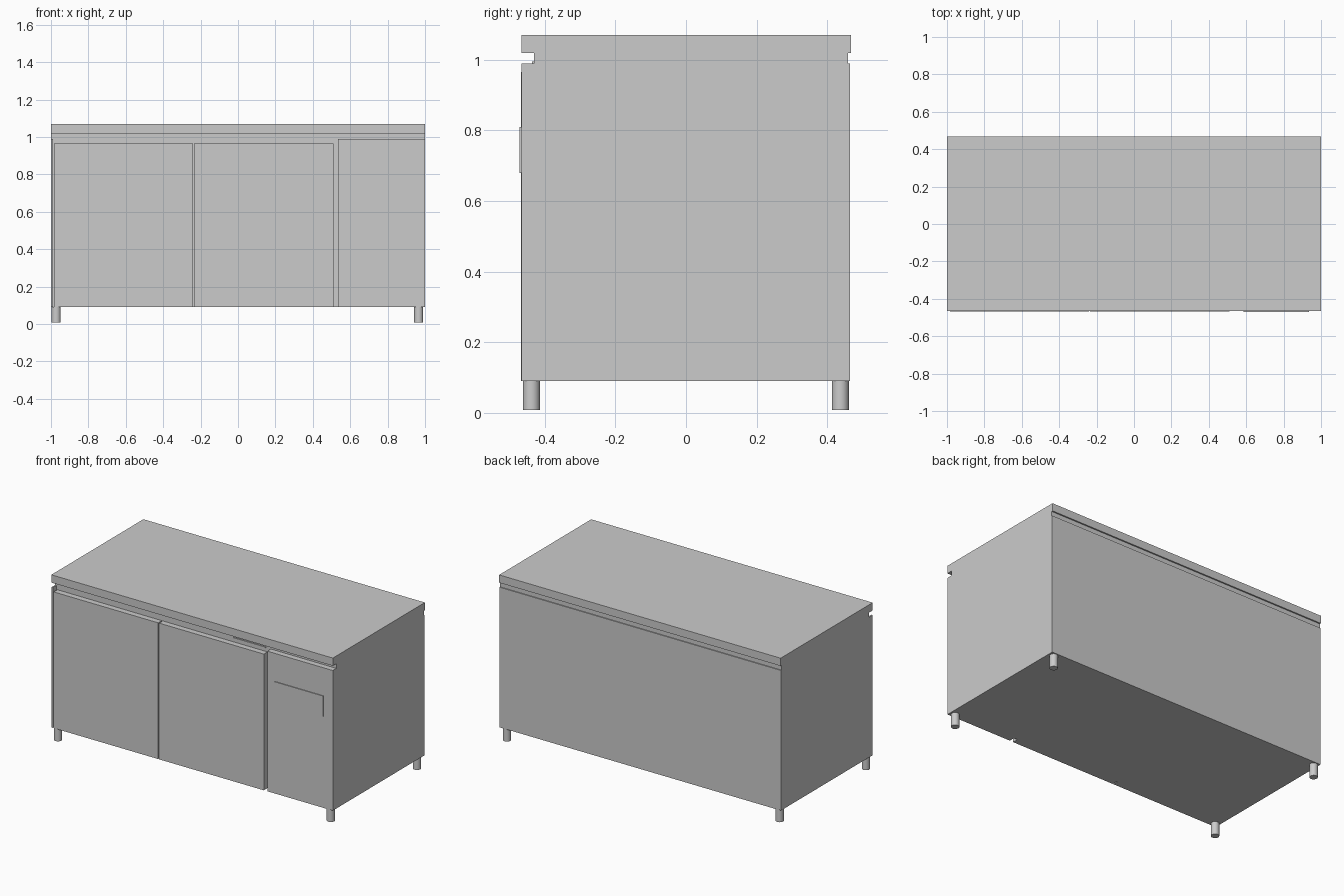
import bpy, bmesh

if "Cube" in bpy.data.objects:
    bpy.data.objects.remove(bpy.data.objects["Cube"])


def box(name, x, y, z):
    """Axis-aligned box from (min, max) pairs."""
    bm = bmesh.new()
    bmesh.ops.create_cube(bm, size=1)
    for v in bm.verts:
        v.co = [r[0] if c < 0 else r[1] for c, r in zip(v.co, (x, y, z))]
    me = bpy.data.meshes.new(name)
    bm.to_mesh(me)
    bm.free()
    ob = bpy.data.objects.new(name, me)
    bpy.context.collection.objects.link(ob)
    return ob


FRONT, RECESS, BACK = -0.466, -0.43, 0.465
BASE, BODY_TOP = 0.09, 0.99

# Worktop slab and the recessed neck under it
box("worktop", (-1, 1), (-0.466, 0.468), (1.02, 1.07))
box("worktop_neck", (-1, 1), (RECESS, 0.459), (BODY_TOP, 1.02))

# Carcass behind the doors, with a thin left side panel reaching the front
box("carcass", (-0.99, 1), (RECESS, BACK), (BASE, BODY_TOP))
box("left_side_panel", (-1, -0.99), (FRONT, BACK), (BASE, BODY_TOP))

# Two doors and the equipment compartment front
for i, x in enumerate([(-0.983, -0.24), (-0.234, 0.51)]):
    box(f"door_{i + 1}", x, (-0.467, RECESS), (BASE, 0.965))
box("compartment_front", (0.535, 1), (FRONT, RECESS), (BASE, BODY_TOP))

# Thin control plate on the compartment and slim strip above the second door
box("control_plate", (0.585, 0.935), (-0.471, FRONT), (0.68, 0.81))
box("door_top_strip", (0.27, 0.50), (-0.436, RECESS), (0.987, 0.995))

# Round feet at the four corners
for side, x in (("left", -0.972), ("right", 0.966)):
    for end, y in (("front", -0.438), ("back", 0.437)):
        bpy.ops.mesh.primitive_cylinder_add(
            vertices=32, radius=0.024, depth=0.084, location=(x, y, 0.05))
        foot = bpy.context.object
        foot.name = f"{end}_{side}_foot"
        bpy.ops.object.shade_smooth_by_angle()
